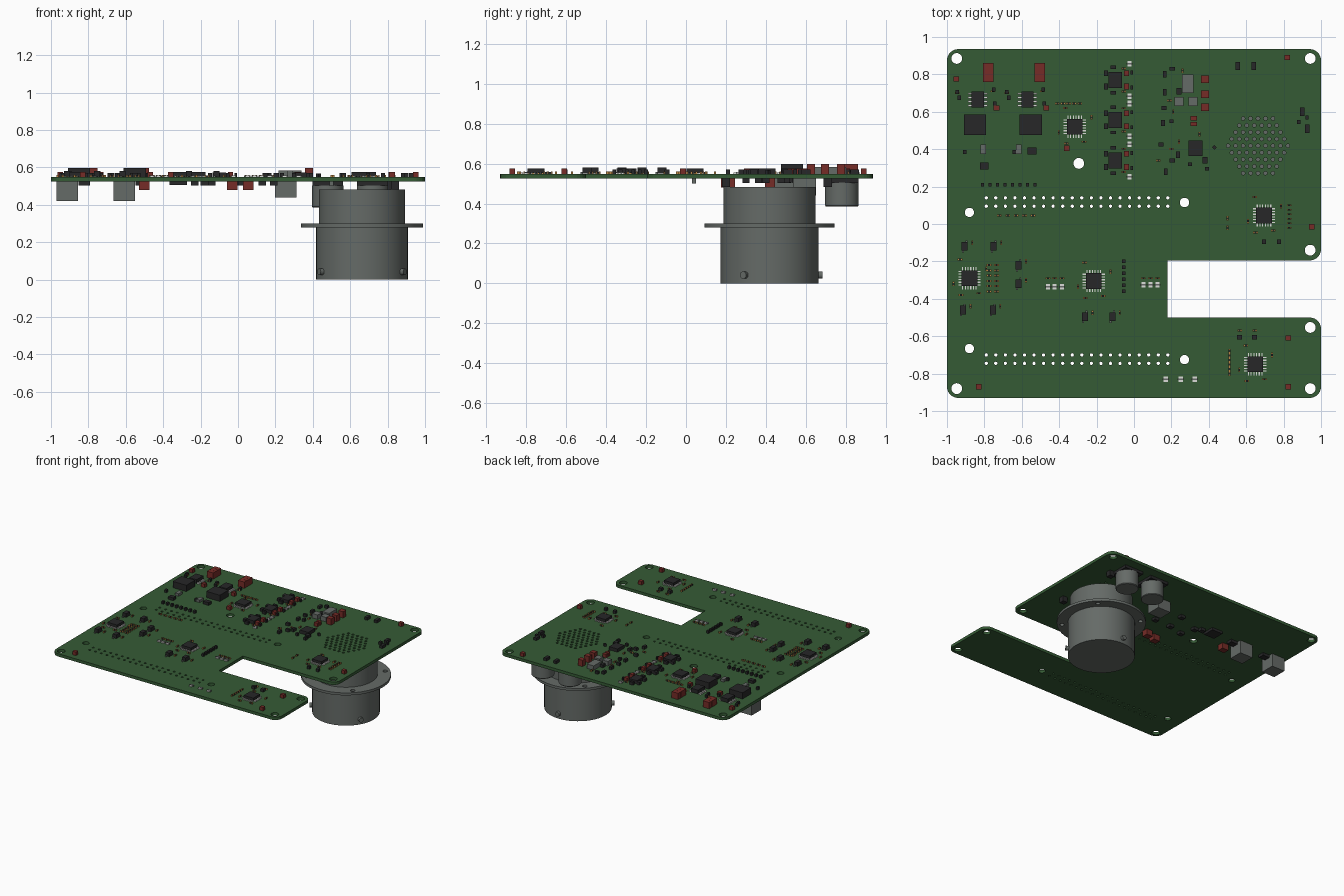
import bpy, bmesh, math, random
from mathutils import Matrix, Vector

cube = bpy.data.objects.get("Cube")
if cube:
    bpy.data.objects.remove(cube)
random.seed(4)

TOP, BOTTOM = .548, .525          # board faces


def material(name, *rgb):
    m = bpy.data.materials.new(name)
    m.use_nodes = True
    m.diffuse_color = (*rgb, 1)
    m.node_tree.nodes["Principled BSDF"].inputs["Base Color"].default_value = (*rgb, 1)
    return m


green = material("board_green", .036, .105, .036)
black = material("chip_black", .02, .02, .021)
grey = material("metal_grey", .13, .145, .135)
red = material("capacitor_red", .18, .025, .02)
white = material("pin_white", .72, .72, .7)
orange = material("terminal_orange", .5, .24, .06)


def make_object(name, bm, mat, smooth=False):
    bmesh.ops.recalc_face_normals(bm, faces=bm.faces)
    mesh = bpy.data.meshes.new(name)
    bm.to_mesh(mesh)
    bm.free()
    mesh.materials.append(mat)
    ob = bpy.data.objects.new(name, mesh)
    bpy.context.collection.objects.link(ob)
    if smooth:
        bpy.ops.object.select_all(action='DESELECT')
        ob.select_set(True)
        bpy.context.view_layer.objects.active = ob
        bpy.ops.object.shade_smooth_by_angle(angle=math.radians(35))
    return ob


def lathe(name, profile, x, y, mat, segments=64):
    bm = bmesh.new()
    verts = [bm.verts.new((r, 0, z)) for r, z in profile]
    edges = [bm.edges.new(pair) for pair in zip(verts, verts[1:])]
    bmesh.ops.spin(bm, geom=verts + edges, cent=(0, 0, 0), axis=(0, 0, 1),
                   angle=math.tau, steps=segments)
    bmesh.ops.remove_doubles(bm, verts=bm.verts, dist=.0001)
    bmesh.ops.translate(bm, verts=bm.verts, vec=(x, y, 0))
    return make_object(name, bm, mat, True)


def drill(ob, holes, z):
    """Cut round holes given as (x, y, radius) through an object at height z."""
    bm = bmesh.new()
    for x, y, r in holes:
        bmesh.ops.create_cone(bm, cap_ends=True, segments=20 if r > .015 else 10, radius1=r,
                              radius2=r, depth=.1, matrix=Matrix.Translation((x, y, z)))
    cutter = make_object("hole_cutter", bm, ob.data.materials[0])
    cutter.hide_render = True
    mod = ob.modifiers.new("holes", 'BOOLEAN')
    mod.operation, mod.solver, mod.object = 'DIFFERENCE', 'EXACT', cutter
    graph = bpy.context.evaluated_depsgraph_get()
    cut = bpy.data.meshes.new_from_object(ob.evaluated_get(graph))
    ob.modifiers.clear()
    ob.data = cut
    bpy.data.objects.remove(cutter)


# Circuit board: rounded outline with a slot open on one side
def board_outline(corners):
    points = []
    for i, (x, y, r) in enumerate(corners):
        p = Vector((x, y))
        back = (Vector(corners[i - 1][:2]) - p).normalized()
        ahead = (Vector(corners[(i + 1) % len(corners)][:2]) - p).normalized()
        steps = 6 if r else 0
        for k in range(steps + 1):
            t = math.pi / 2 * k / max(steps, 1)
            points.append(p + r * (back + ahead - ahead * math.cos(t) - back * math.sin(t)))
    return points


R = .06
bm = bmesh.new()
outline = board_outline([(-1, -.93, R), (1, -.93, R), (1, -.5, R), (.18, -.5, 0),
                         (.18, -.195, 0), (1, -.195, R), (1, .935, R), (-1, .935, R)])
face = bm.faces.new([bm.verts.new((p.x, p.y, BOTTOM)) for p in outline])
rim = bmesh.ops.extrude_face_region(bm, geom=[face])["geom"]
bmesh.ops.translate(bm, verts=[v for v in rim if isinstance(v, bmesh.types.BMVert)],
                    vec=(0, 0, TOP - BOTTOM))
board = make_object("circuit_board", bm, green)

CX, CY = .663, .418               # round connector axis
holes = [(x, y, .029) for x in (-.948, .942) for y in (-.88, .885)]
holes += [(.942, -.14, .029), (.942, -.553, .029), (-.295, .324, .029)]
holes += [(-.88, .062, .025), (.27, .115, .025), (-.88, -.666, .025), (.27, -.725, .025)]
for row in (.14, .095, -.7, -.745):                      # pin header rows
    holes += [(-.79 + .0511 * i, row, .009) for i in range(20)]
for j in range(-4, 5):                                   # hexagonal connector pattern
    for i in range(-5, 6):
        hx, hy = .04 * (i + j % 2 / 2), .0365 * j
        if math.hypot(hx, hy) < .168:
            holes.append((CX + hx, CY + hy, .01))
drill(board, holes, (TOP + BOTTOM) / 2)

# Round connector: body, flange, rear shell and bayonet studs
shell = lathe("round_connector", [(0, 0), (.245, 0), (.245, .28), (.326, .28), (.326, .3),
                                  (.23, .3), (.23, .482), (0, .482)], CX, CY, grey)
quarter = [math.radians(45 + 90 * k) for k in range(4)]
drill(shell, [(CX + .288 * math.cos(a), CY + .288 * math.sin(a), .017) for a in quarter], .29)
bm = bmesh.new()
for angle in (-30, 90, 210):
    spot = Matrix.Translation((CX, CY, .042)) @ Matrix.Rotation(math.radians(angle), 4, 'Z')
    bmesh.ops.create_cone(bm, cap_ends=True, segments=20, radius1=.018, radius2=.018, depth=.05,
                          matrix=spot @ Matrix.Translation((.24, 0, 0))
                          @ Matrix.Rotation(math.pi / 2, 4, 'Y'))
make_object("bayonet_studs", bm, grey, True)

# Boxes are gathered into one object per kind of part
groups = {}


def box(name, mat, x, y, w, d, h, under=False, lift=0, turn=0):
    bm = groups.setdefault(name, (bmesh.new(), mat))[0]
    z = BOTTOM - lift - h / 2 if under else TOP + lift + h / 2
    place = Matrix.Translation((x, y, z)) @ Matrix.Rotation(turn, 4, 'Z')
    bmesh.ops.create_cube(bm, size=1, matrix=place @ Matrix.Diagonal((w, d, h, 1)))


def red_block(x, y, w=.03, d=.028, h=.028, under=False):
    box("red_capacitors", red, x, y, w, d, h, under)


def small(x, y, w=.024, d=.03, under=False):
    box("small_packages", black, x, y, w, d, .022, under)


def diode(x, y):
    """Small package with two leads at each end."""
    box("diodes", black, x, y, .032, .046, .03, lift=.003)
    for side in (-1, 1):
        box("diode_leads", grey, x + side * .009, y + side * .027, .01, .012, .01)


def passive(x, y, upright=False):
    """Tiny resistor with an orange terminal at each end."""
    w, d = (.01, .014) if upright else (.014, .01)
    box("tiny_resistors", black, x, y, w, d, .01)
    for s in (-1, 1):
        ex, ey = (0, s * .009) if upright else (s * .009, 0)
        box("resistor_ends", orange, x + ex, y + ey, w / 2 if ex else w, d / 2 if ey else d, .011)


def white_part(x, y):
    box("white_terminals", white, x, y, .022, .03, .008)
    box("terminal_bodies", grey, x, y, .034, .008, .01)


def quad_chip(x, y, size=.085):
    """Square chip with pins on all four sides and resistors around it."""
    box("quad_chips", black, x, y, size, size, .024, lift=.004)
    for k in range(6):
        off = (k - 2.5) * .0145
        for s in (-1, 1):
            edge = s * (size / 2 + .008)
            box("quad_chip_pins", white, x + off, y + edge, .006, .018, .008)
            box("quad_chip_pins", white, x + edge, y + off, .018, .006, .008)
    for sx, sy in ((-.05, .1), (.09, .05), (-.045, -.09), (.05, -.08), (-.085, -.03)):
        passive(x + sx, y + sy, abs(sx) > .08)


# Processors
for x, y in ((-.317, .52), (.695, .045), (-.88, -.29), (-.215, -.305), (.648, -.75)):
    quad_chip(x, y)

# Two power supply cells, with their tall parts on both faces
for x, chip_x, red_x, under_x in ((-.85, -.835, -.78, -.912), (-.553, -.57, -.505, -.608)):
    box("power_inductors", black, x, .53, .12, .11, .05)
    box("power_chips", black, chip_x, .665, .065, .085, .03, lift=.005)
    for k in range(4):
        for s in (-1, 1):
            box("power_chip_pins", white, chip_x + s * .042, .634 + .021 * k, .02, .009, .01)
    for k in range(3):
        red_block(red_x, .777 + .034 * k, .056, .033, .05)
    red_block(chip_x + .1, .62)
    for dx, dy in ((-.1, .01), (-.11, .04), (.085, .055), (.09, -.02), (-.07, -.28)):
        small(chip_x + dx, .665 + dy, .018, .022)
    passive(chip_x - .11, .7)
    passive(chip_x + .08, .71)
    box("underside_inductors", grey, under_x, .497, .115, .115, .105, True)
    small(under_x + .09, .5, .06, .05, True)
box("underside_inductors", grey, .255, .592, .115, .115, .085, True)

# Three identical driver channels
for y in (.77, .557, .34):
    box("driver_chips", black, -.1, y, .07, .085, .026)
    for s in (-1, 1):
        white_part(-.024, y + s * .087)
        red_block(-.04, y + s * .035, .028, .03)
        small(-.15, y + s * .035, .022, .03)
        small(-.11, y + s * .068, .03, .018)
        small(-.012, y + s * .04, .012, .02)
        passive(-.055, y + s * .062)

# Filter section
box("grey_capacitors", grey, .287, .75, .06, .1, .035)
for x in (.24, .315):
    box("grey_capacitors", grey, x, .655, .048, .05, .035)
for y in (.775, .695, .625):
    red_block(.38, y, .042, .04, .05)
red_block(.32, .565, .034, .024)
red_block(.32, .535, .034, .02)
box("regulator_chip", black, .33, .405, .075, .085, .026)
for x, y in ((.165, .8), (.165, .705), (.205, .83), (.2, .55), (.155, .54), (.145, .425), (.235, .37),
             (.205, .34), (.17, .28), (.3, .32), (.38, .34), (.39, .295), (.24, .71), (.16, .62)):
    small(x, y, random.choice((.02, .028)), random.choice((.02, .034)))
for x, y in ((.19, .66), (.21, .6), (.24, .44), (.2, .4), (.26, .82), (.35, .48), (.13, .34)):
    passive(x, y, x > .2)
box("angled_package", black, .43, .41, .018, .018, .02, turn=math.pi / 4)

# Loose parts over the upper half
for x, y in ((-.95, .775), (-.36, .405), (.82, .89), (.95, -.015),
             (.825, -.61), (.825, -.87), (-.83, -.87)):
    red_block(x, y)
for x, y, w, d in ((-.8, .31, .045, .035), (-.545, .39, .05, .036), (.555, .845, .025, .044),
                   (.64, .845, .025, .044), (.9, .6, .024, .045), (.925, .51, .024, .045),
                   (.88, .545, .018, .02), (.925, .57, .015, .02)):
    small(x, y, w, d)
for x in (-.805, -.617):
    box("grey_capacitors", grey, x, .4, .03, .05, .02)
for k in range(8):
    small(-.81 + .04 * k, .21, .016, .02)
for k in range(5):
    passive(-.72 + .045 * k, .045)
    passive(-.41 + .03 * k, .645)

# Lower half: diodes, resistor columns and terminals
for x, y in ((-.905, -.12), (-.75, -.12), (-.617, -.22), (-.617, -.32), (-.915, -.46),
             (-.755, -.46), (-.262, -.495), (-.116, -.495)):
    diode(x, y)
    passive(x + .04, y + .02, True)
for k in range(6):
    passive(-.775, -.22 - .028 * k)
    passive(-.735, -.22 - .028 * k)
    small(-.055, -.2 - .032 * k, .018, .018)
    passive(.83, .1 - .024 * k)
    passive(.51, -.68 - .024 * k, True)
for x in (-.46, -.425, -.385, .05, .088, .126):
    white_part(x, -.335 if x < 0 else -.325)
    passive(x, -.29)
for x in (.17, .25, .325):
    white_part(x, -.83)
for x in (.565, .645):
    small(x, -.605, .026, .024)
    passive(x, -.57)
    small(x + .13, -.095, .022, .024)
for y in (.03, -.02):
    passive(.5, y, True)

# Underside: cylindrical capacitors on square bases, chip and small parts
for x in (.48, .72):
    box("capacitor_bases", black, x, .78, .165, .165, .022, True)
    lathe("cylinder_capacitor", [(0, .385), (.08, .385), (.084, .39), (.084, .504), (0, .504)],
          x, .78, grey, 40)
box("underside_chip", black, -.32, .52, .095, .095, .02, True)
for x, y in ((.055, .22), (-.03, .2), (-.5, .42)):
    red_block(x, y, .056, .05, .046, True)
for x, y in ((.006, .55), (-.18, .475), (-.23, .5), (-.016, .395), (-.14, .364), (.13, .4), (.19, .3)):
    small(x, y, .04, .036, True)
for x, y in ((.84, .2), (.82, .71)):
    box("underside_diodes", black, x, y, .042, .042, .042, True)
box("underside_lead", grey, .5, .04, .02, .02, .025, True)

for name, (bm, mat) in groups.items():
    make_object(name, bm, mat)
